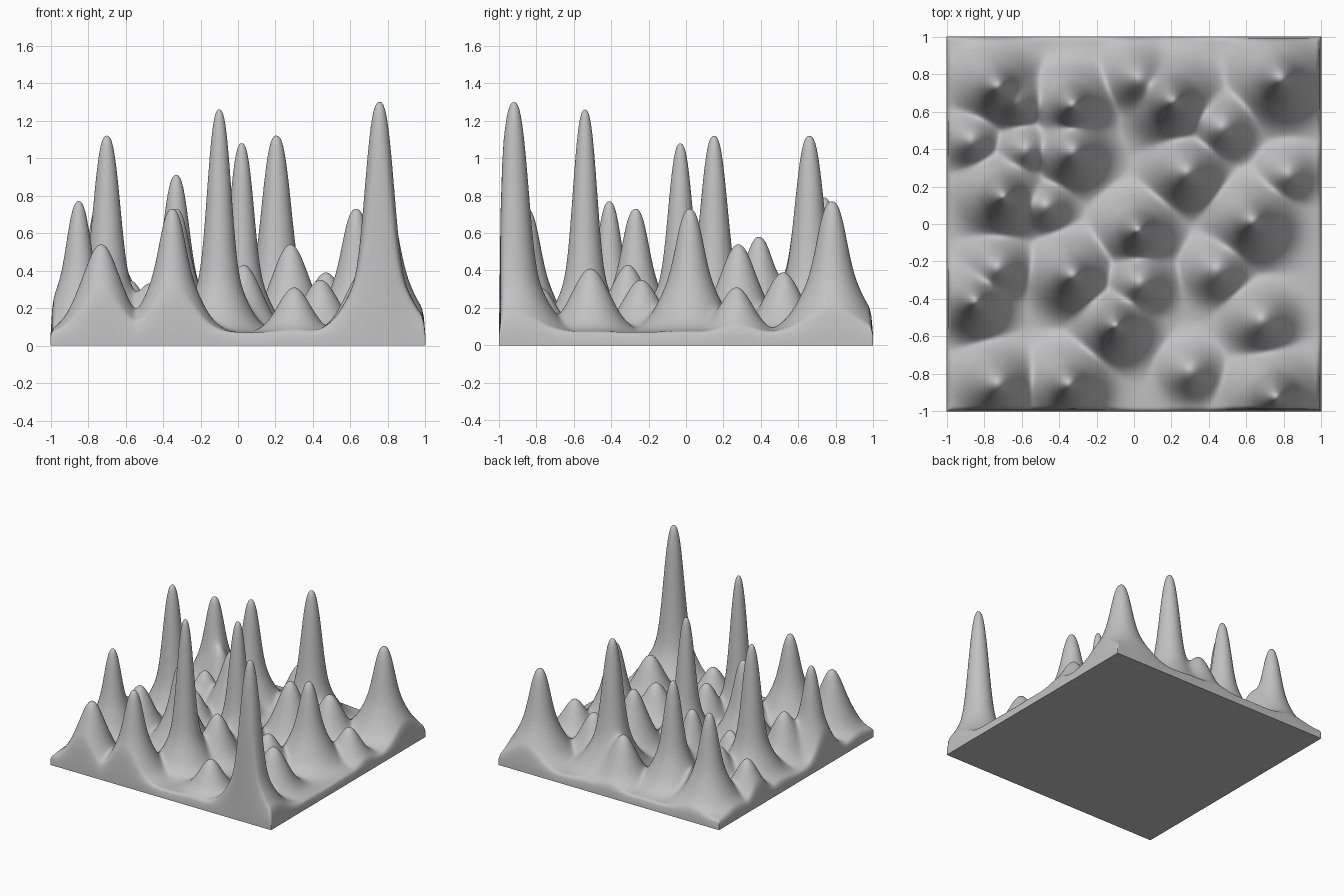
import bpy
import bmesh
from math import exp, hypot

default_cube = bpy.data.objects.get("Cube")
if default_cube:
    bpy.data.objects.remove(default_cube, do_unlink=True)

FLOOR = 0.07       # height of the plain between the spires
RIM = 0.055        # height of the plate's outer edge
ROUND = 0.025      # width of the rounded border
CELLS = 240        # grid resolution per side
FOOT = 0.45        # tallest part of a spire that is a plain mound

# Spires: x, y, top height, relative width
SPIRES = [
    (.755, -.92, 1.3, 1.2), (-.1, -.54, 1.26, 1), (-.7, .15, 1.12, 1.1),
    (.205, .66, 1.12, 1.2), (.02, -.03, 1.08, 1), (-.33, .64, .91, 1.05),
    (-.85, -.41, .77, .95), (.78, .78, .77, 1.2), (-.73, .74, .79, 1.05),
    (-.35, -.85, .73, 1.05), (-.73, -.85, .54, 1), (.63, .02, .73, 1.1),
    (-.33, -.27, .73, 1.05), (.68, -.51, .41, .95), (.44, -.24, .35, .9),
    (.28, .28, .54, 1), (.3, -.78, .31, .8), (.03, -.31, .43, .9),
    (.47, .52, .39, .9), (.82, .27, .31, .8), (-.33, .39, .58, 1),
    (-.87, .45, .34, .8), (-.73, -.23, .43, .9), (-.58, .4, .35, .8),
    (-.47, .1, .33, .75), (.02, .78, .42, .9), (-.62, .65, .4, .8),
]


def spire(x, y, peak):
    """Soft mound, with a slim blunt finger on the taller ones."""
    px, py, top, width = peak
    r = hypot(x - px, y - py) / width
    rise = top - FLOOR
    mound = min(rise, FOOT)
    return mound * exp(-(r / .152) ** 2) + (rise - mound) * exp(-(r / .074) ** 3)


def height(x, y):
    """Smooth union of all spires, rolled down to the rim at the border."""
    z = FLOOR + sum(spire(x, y, p) ** 3 for p in SPIRES) ** (1 / 3)
    inset = min(1, max(0, 1 - max(abs(x), abs(y))) / ROUND)
    return RIM + (z - RIM) * (1 - (1 - inset) ** 2) ** .5


# Neutral grey stone
stone = bpy.data.materials.new("grey_stone")
stone.use_nodes = True
grey = (.54, .54, .54, 1)
stone.diffuse_color = grey
stone.node_tree.nodes["Principled BSDF"].inputs["Base Color"].default_value = grey

# Spire surface
bm = bmesh.new()
bmesh.ops.create_grid(bm, x_segments=CELLS, y_segments=CELLS, size=1)
for v in bm.verts:
    v.co.z = height(v.co.x, v.co.y)

# Cut sides and flat underside
rim = [e for e in bm.edges if e.is_boundary]
extruded = bmesh.ops.extrude_edge_only(bm, edges=rim)["geom"]
for v in extruded:
    if isinstance(v, bmesh.types.BMVert):
        v.co.z = 0
lower = [e for e in extruded if isinstance(e, bmesh.types.BMEdge) and e.is_boundary]
bmesh.ops.contextual_create(bm, geom=lower)
bmesh.ops.recalc_face_normals(bm, faces=bm.faces[:])

mesh = bpy.data.meshes.new("spire_terrain")
bm.to_mesh(mesh)
bm.free()
mesh.materials.append(stone)
terrain = bpy.data.objects.new("spire_terrain", mesh)
bpy.context.collection.objects.link(terrain)

# Smooth slopes, crisp plate edges
bpy.ops.object.select_all(action='DESELECT')
terrain.select_set(True)
bpy.context.view_layer.objects.active = terrain
bpy.ops.object.shade_smooth_by_angle(angle=.9)
